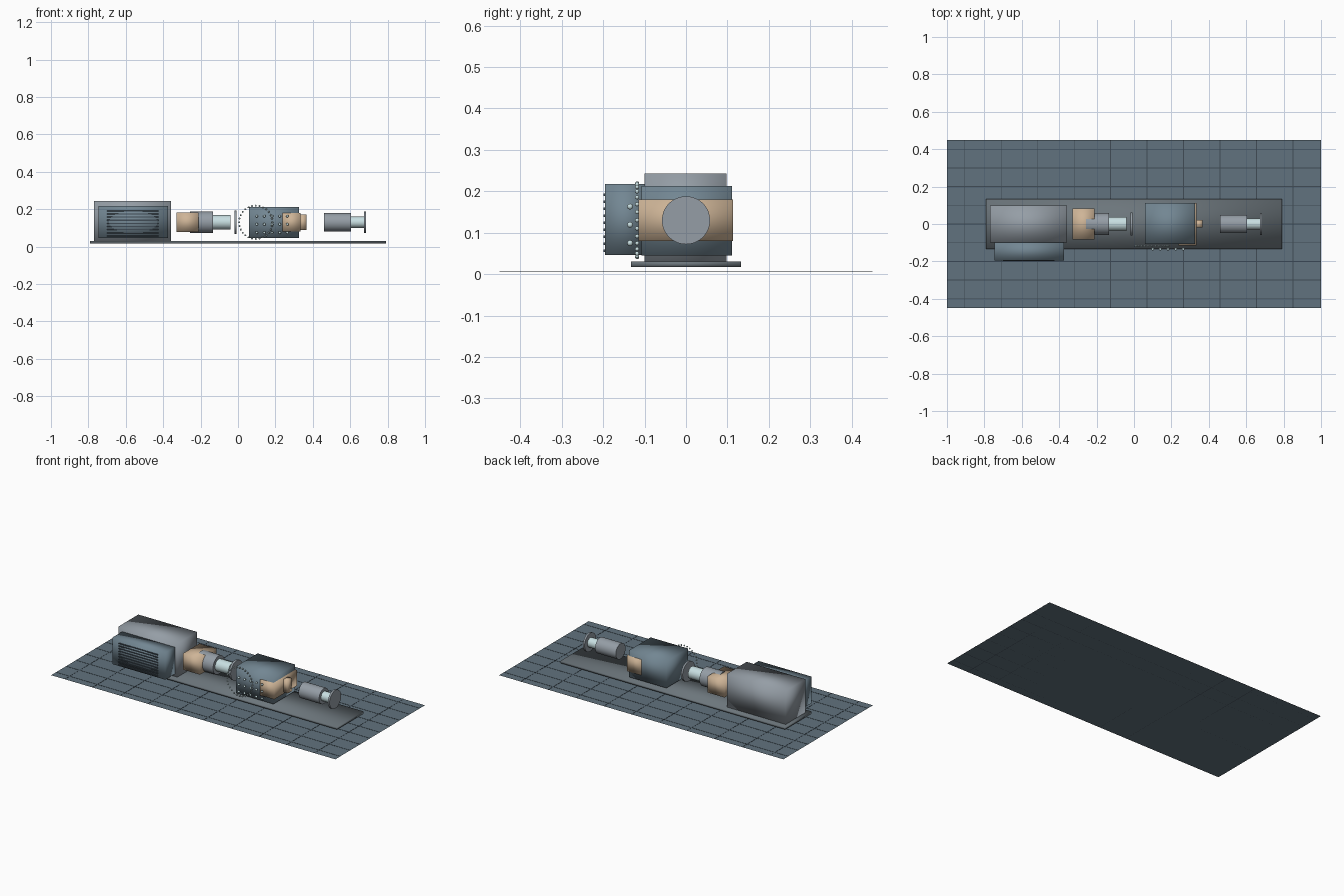
import bpy, bmesh
from math import pi, sin, cos
from mathutils import Matrix

if "Cube" in bpy.data.objects:
    bpy.data.objects.remove(bpy.data.objects["Cube"])

ZC = 0.130  # height of the shaft line


def material(name, rgb):
    m = bpy.data.materials.new(name)
    m.diffuse_color = (*rgb, 1)
    m.use_nodes = True
    m.node_tree.nodes["Principled BSDF"].inputs["Base Color"].default_value = m.diffuse_color
    return m


SLATE = material("slate", (0.12, 0.17, 0.21))
DARK = material("dark_line", (0.05, 0.07, 0.09))
PLATE = material("plate", (0.15, 0.18, 0.20))
STEEL = material("steel", (0.30, 0.34, 0.38))
BLUE = material("blue_steel", (0.17, 0.24, 0.29))
COPPER = material("tan", (0.62, 0.46, 0.31))
CYAN = material("pale_cyan", (0.58, 0.74, 0.76))


def finish(name, bm, mat, smooth="angle"):
    me = bpy.data.meshes.new(name)
    bm.to_mesh(me)
    bm.free()
    me.materials.append(mat)
    ob = bpy.data.objects.new(name, me)
    bpy.context.collection.objects.link(ob)
    if smooth == "all":
        me.shade_smooth()
    elif smooth == "angle":
        bpy.ops.object.select_all(action='DESELECT')
        ob.select_set(True)
        bpy.context.view_layer.objects.active = ob
        bpy.ops.object.shade_smooth_by_angle()
    return ob


def add_box(bm, x, y, z):
    size = [b - a for a, b in (x, y, z)]
    mid = [(a + b) / 2 for a, b in (x, y, z)]
    bmesh.ops.create_cube(bm, size=1, matrix=Matrix.Translation(mid) @ Matrix.Diagonal((*size, 1)))


def box(name, x, y, z, mat, smooth="all"):
    bm = bmesh.new()
    add_box(bm, x, y, z)
    return finish(name, bm, mat, smooth)


def shaft(name, x0, x1, r, mat):
    bm = bmesh.new()
    place = Matrix.Translation(((x0 + x1) / 2, 0, ZC)) @ Matrix.Rotation(pi / 2, 4, 'Y')
    bmesh.ops.create_cone(bm, cap_ends=True, segments=48, radius1=r, radius2=r,
                          depth=x1 - x0, matrix=place)
    return finish(name, bm, mat)


def beads(name, points, r, mat):
    bm = bmesh.new()
    for p in points:
        bmesh.ops.create_uvsphere(bm, u_segments=16, v_segments=10, radius=r,
                                  matrix=Matrix.Translation(p))
    return finish(name, bm, mat, "all")


# Floor sheet with thin grid lines
bm = bmesh.new()
bmesh.ops.create_grid(bm, x_segments=1, y_segments=1, size=1,
                      matrix=Matrix.Translation((0, 0, 0.005)) @ Matrix.Diagonal((1, 0.45, 1, 1)))
finish("floor", bm, SLATE, None)
bm = bmesh.new()
for i in range(10):
    x = -0.905 + 0.195 * i
    add_box(bm, (x - 0.002, x + 0.002), (-0.45, 0.45), (0.005, 0.006))
for i in range(9):
    y = -0.4 + 0.1 * i
    add_box(bm, (-1, 1), (y - 0.002, y + 0.002), (0.005, 0.006))
finish("floor_grid_lines", bm, DARK, None)

# Mounting plate
box("base_plate", (-0.79, 0.79), (-0.133, 0.133), (0.017, 0.031), PLATE)

# Drive housing with side vent box and louvres
box("drive_housing", (-0.77, -0.357), (-0.10, 0.098), (0.031, 0.243), STEEL)
box("vent_box", (-0.745, -0.375), (-0.195, -0.095), (0.046, 0.217), BLUE)
bm = bmesh.new()
for i in range(9):
    z = 0.057 + 0.0168 * i
    add_box(bm, (-0.70, -0.425), (-0.199, -0.194), (z - 0.003, z + 0.003))
finish("vent_louvres", bm, DARK, None)

# Input coupling: clamp, collar, shaft, flange
box("clamp_block", (-0.33, -0.21), (-0.082, 0.084), (0.079, 0.182), COPPER)
shaft("input_collar", -0.257, -0.135, 0.058, STEEL)
shaft("input_shaft", -0.137, -0.04, 0.038, CYAN)
shaft("input_flange", -0.02, -0.008, 0.062, STEEL)

# Central gearbox with band and output key
box("gearbox", (0.06, 0.325), (-0.108, 0.111), (0.045, 0.213), BLUE)
box("gearbox_band", (0.237, 0.335), (-0.115, 0.113), (0.08, 0.180), COPPER)
box("output_key", (0.33, 0.365), (-0.02, 0.022), (0.09, 0.172), COPPER)

# Bead ring and stud grid in front of the gearbox
beads("bead_ring", [(0.095 + 0.089 * cos(a), -0.118, ZC + 0.089 * sin(a))
                    for a in (2 * pi * i / 28 for i in range(28))], 0.005, CYAN)
beads("stud_grid", [(0.10 + 0.041 * i, -0.135, 0.075 + 0.044 * j)
                    for i in range(5) for j in range(3)], 0.007, CYAN)

# Output coupling: collar, shaft, flange
shaft("output_collar", 0.46, 0.605, 0.049, STEEL)
shaft("output_shaft", 0.60, 0.675, 0.030, CYAN)
shaft("output_flange", 0.673, 0.685, 0.058, STEEL)
